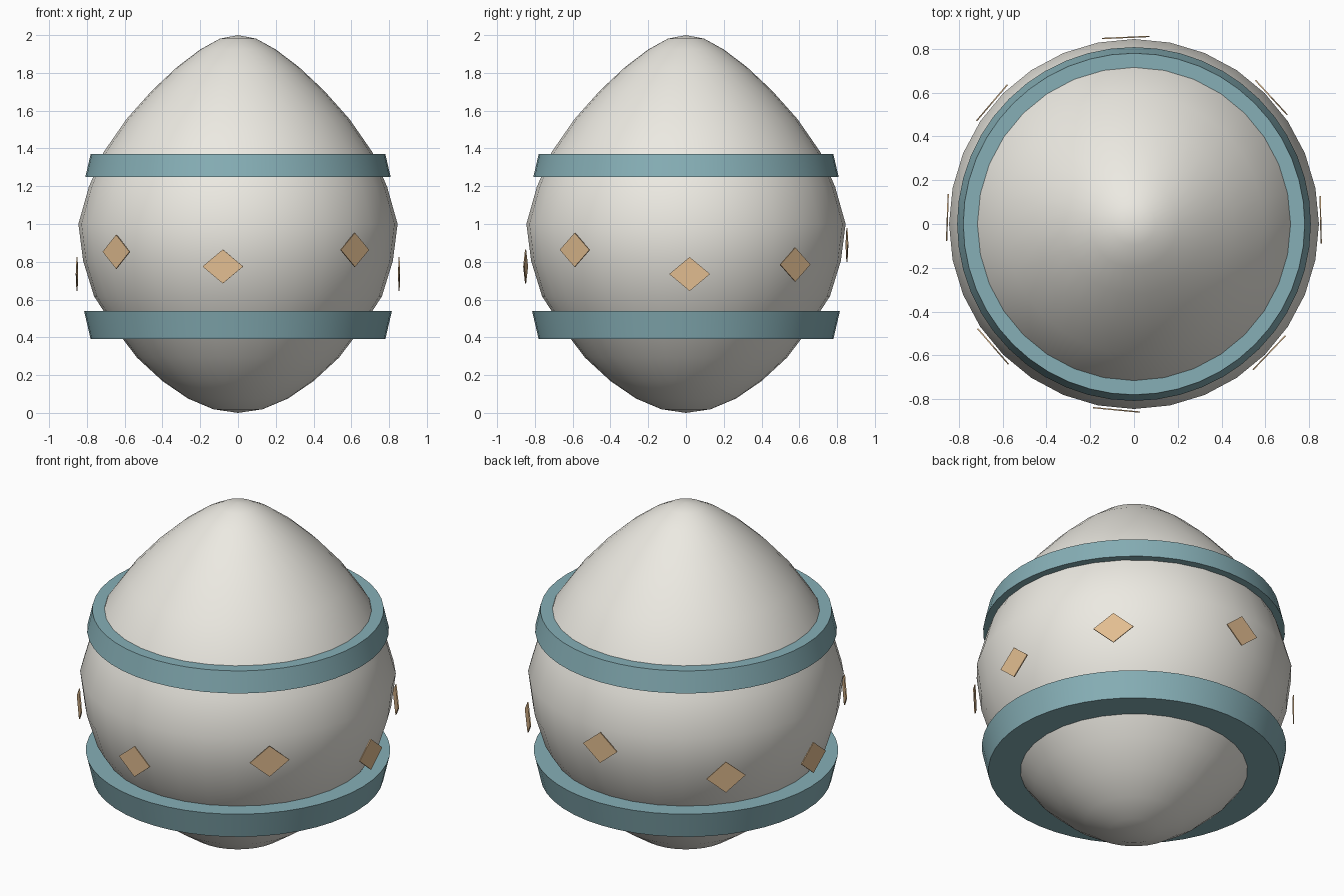
import bpy, bmesh, math
from mathutils import Matrix

if "Cube" in bpy.data.objects:
    bpy.data.objects.remove(bpy.data.objects["Cube"])


def material(name, rgb):
    m = bpy.data.materials.new(name)
    m.diffuse_color = (*rgb, 1)
    m.use_nodes = True
    m.node_tree.nodes["Principled BSDF"].inputs["Base Color"].default_value = m.diffuse_color
    return m


def finish(name, bm, mat, smooth_angle=None):
    bmesh.ops.recalc_face_normals(bm, faces=bm.faces)
    me = bpy.data.meshes.new(name)
    bm.to_mesh(me)
    bm.free()
    me.materials.append(mat)
    ob = bpy.data.objects.new(name, me)
    bpy.context.collection.objects.link(ob)
    if smooth_angle is not None:
        bpy.ops.object.select_all(action='DESELECT')
        ob.select_set(True)
        bpy.context.view_layer.objects.active = ob
        bpy.ops.object.shade_smooth_by_angle(angle=math.radians(smooth_angle))
    return ob


cream = material("cream", (0.84, 0.82, 0.76))
teal = material("teal", (0.24, 0.43, 0.47))
tan = material("tan", (0.76, 0.51, 0.28))

# egg shell: sphere with a ring radius per latitude, bottom to top
radii = [0, .13, .265, .40, .535, .65, .762, .82, .845,
         .79, .71, .59, .455, .322, .2, .097, 0]
bm = bmesh.new()
bmesh.ops.create_uvsphere(bm, u_segments=32, v_segments=16, radius=1)
for v in bm.verts:
    ring = round(16 * (1 - math.acos(max(-1, min(1, v.co.z))) / math.pi))
    flat = math.hypot(v.co.x, v.co.y)
    if flat > 1e-4:
        v.co.x *= radii[ring] / flat
        v.co.y *= radii[ring] / flat
    v.co.z += 1
finish("egg_shell", bm, cream, 60)


# tapered bands around the egg
def band(name, z0, z1, r0, r1):
    bm = bmesh.new()
    bmesh.ops.create_cone(bm, cap_ends=True, segments=48, radius1=r0, radius2=r1,
                          depth=z1 - z0, matrix=Matrix.Translation((0, 0, (z0 + z1) / 2)))
    finish(name, bm, teal, 30)


band("lower_band", .39, .54, .78, .815)
band("upper_band", 1.25, 1.37, .808, .78)

# ring of thin diamond spots: angle around the egg, height
spots = [(264.6, .775), (316.4, .863), (1.3, .735), (42.6, .785),
         (92.5, .89), (139.5, .765), (178, .735), (221, .853)]
for i, (deg, z) in enumerate(spots):
    bm = bmesh.new()
    bmesh.ops.create_cone(bm, cap_ends=True, segments=4, radius1=1, radius2=1, depth=1)
    place = (Matrix.Rotation(math.radians(deg), 4, 'Z')
             @ Matrix.Translation((.853, 0, z))
             @ Matrix.Rotation(math.radians(90), 4, 'Y')
             @ Matrix.Diagonal((.09, .108, .006, 1)))
    bm.transform(place)
    finish(f"diamond_spot_{i + 1}", bm, tan)
